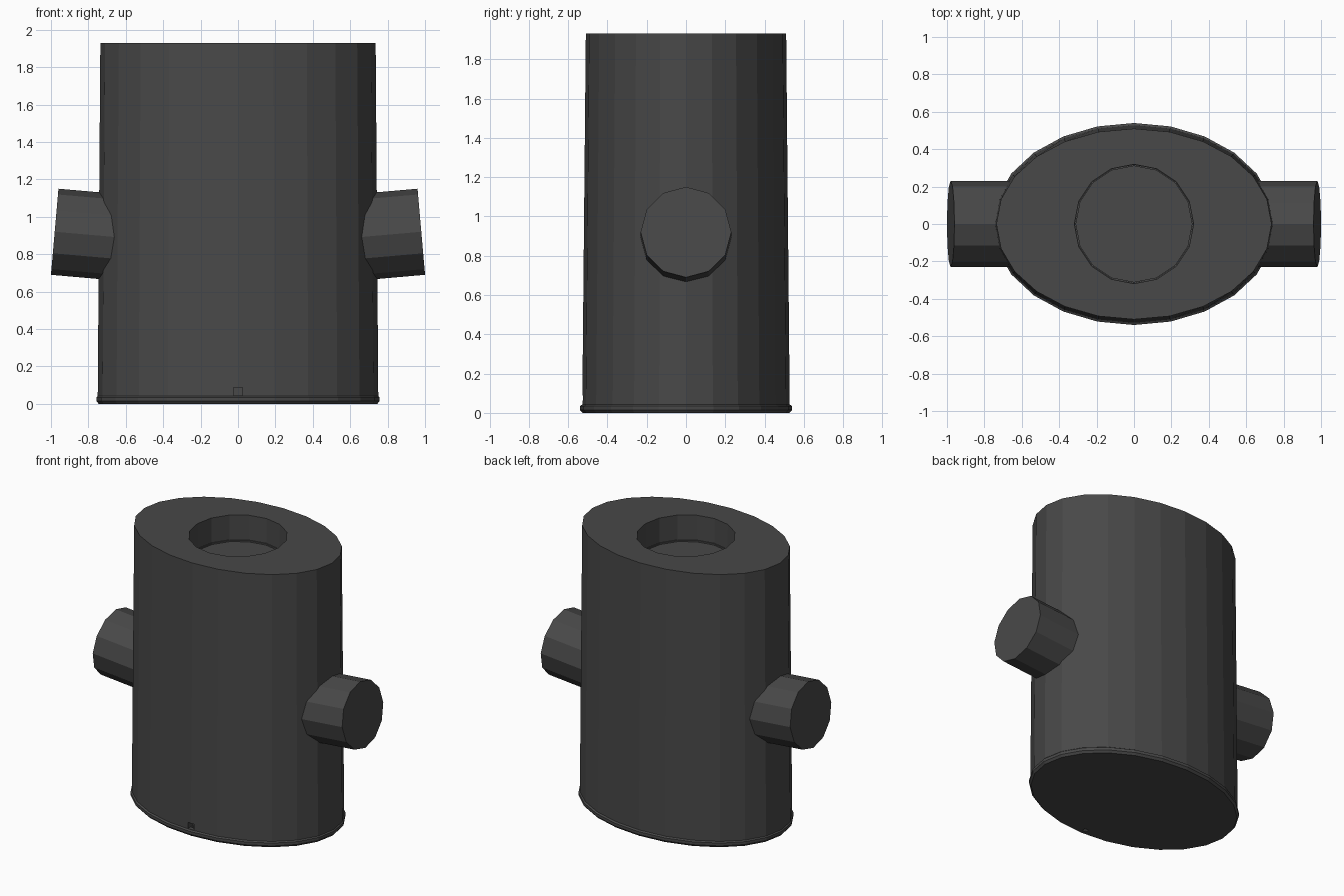
import bpy, math
from mathutils import Vector, Matrix

cube = bpy.data.objects.get("Cube")
if cube:
    bpy.data.objects.remove(cube, do_unlink=True)

grey = bpy.data.materials.new("dark grey")
grey.use_nodes = True
COLOUR = (0.065, 0.065, 0.065, 1)
grey.diffuse_color = COLOUR
grey.node_tree.nodes["Principled BSDF"].inputs["Base Color"].default_value = COLOUR


def add_object(name, verts, faces):
    mesh = bpy.data.meshes.new(name)
    mesh.from_pydata(verts, [], faces)
    mesh.materials.append(grey)
    obj = bpy.data.objects.new(name, mesh)
    bpy.context.collection.objects.link(obj)
    return obj


def stack(name, rings, sides):
    """Closed solid from oval rings given as (half width, half depth, height)."""
    verts = [(a * math.cos(math.tau * i / sides), b * math.sin(math.tau * i / sides), z)
             for a, b, z in rings for i in range(sides)]
    faces = [tuple(reversed(range(sides))),
             tuple(range(len(verts) - sides, len(verts)))]
    for r in range(len(rings) - 1):
        for i in range(sides):
            j = (i + 1) % sides
            faces.append((r * sides + i, r * sides + j,
                          (r + 1) * sides + j, (r + 1) * sides + i))
    return add_object(name, verts, faces)


def box(name, low, high):
    obj = stack(name, [(1, 1, -1), (1, 1, 1)], 4)
    low, high = Vector(low), Vector(high)
    size = (high - low) / 2
    turn = Matrix.Rotation(math.pi / 4, 4, "Z")
    root = math.sqrt(2)
    obj.data.transform(Matrix.Translation((low + high) / 2)
                       @ Matrix.Diagonal((size.x * root, size.y * root, size.z, 1)) @ turn)
    return obj


def cut(target, cutter):
    cutter.hide_render = True
    cutter.hide_viewport = True
    mod = target.modifiers.new("cut", "BOOLEAN")
    mod.operation = "DIFFERENCE"
    mod.solver = "EXACT"
    mod.object = cutter


# Tapered oval body with a thin foot lip
body = stack("body", [(0.745, 0.527, 0), (0.757, 0.54, 0.015), (0.757, 0.54, 0.035),
                      (0.75, 0.528, 0.042), (0.736, 0.51, 1.93)], 24)

# Round socket in the top
cut(body, stack("socket_cutter", [(0.31, 0.31, 1.745), (0.31, 0.31, 1.755),
                                  (0.317, 0.317, 1.755), (0.32, 0.32, 2)], 16))

# Small drain hole, from the front down to the underside
cut(body, box("drain_front_cutter", (-0.024, -0.6, 0.045), (0.024, -0.47, 0.088)))
cut(body, box("drain_bottom_cutter", (-0.015, -0.5, -0.1), (0.015, -0.472, 0.07)))

# Side stubs, tilted slightly upwards
for name, side in (("left_stub", 1), ("right_stub", -1)):
    stub = stack(name, [(0.231, 0.231, -0.45), (0.231, 0.231, 0)], 12)
    stub.data.transform(Matrix.Translation((side * 0.98, 0, 0.92))
                        @ Matrix.Rotation(side * math.radians(85), 4, "Y"))
